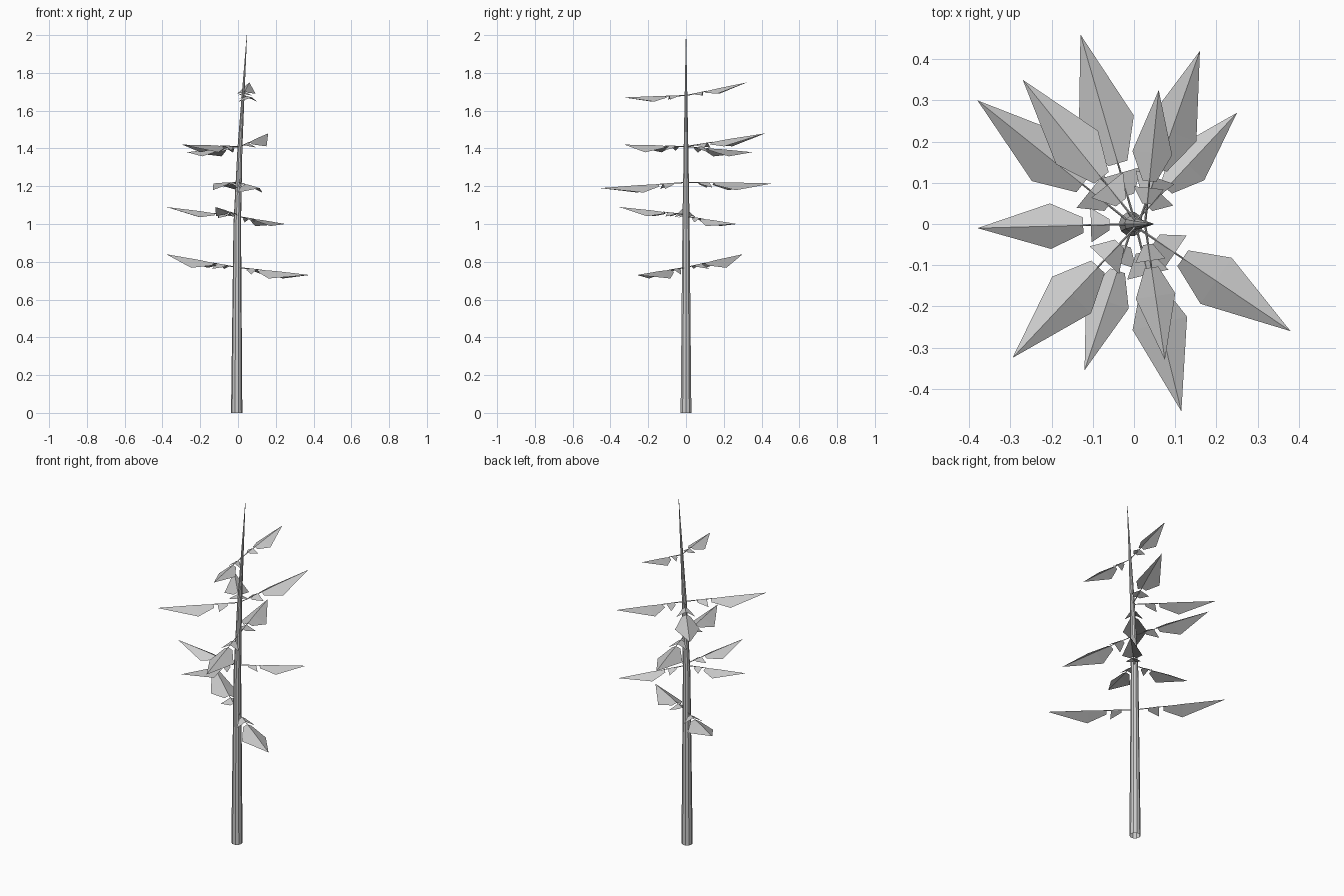
import bpy, math
from mathutils import Vector

if "Cube" in bpy.data.objects:
    bpy.data.objects.remove(bpy.data.objects["Cube"])


def add_mesh(name, verts, faces):
    mesh = bpy.data.meshes.new(name)
    mesh.from_pydata([tuple(v) for v in verts], [], faces)
    mesh.update()
    ob = bpy.data.objects.new(name, mesh)
    bpy.context.collection.objects.link(ob)
    return ob


# Trunk sections: height, centre x, radius (slim, leaning to +x near the top)
TRUNK = [(0, -0.007, 0.030), (1.0, -0.004, 0.020), (1.4, 0.010, 0.013),
         (1.7, 0.028, 0.007), (2.0, 0.047, 0.001)]
SIDES = 10


def trunk_x(z):
    for (z0, x0, _), (z1, x1, _) in zip(TRUNK, TRUNK[1:]):
        if z <= z1:
            return x0 + (x1 - x0) * (z - z0) / (z1 - z0)


verts, faces = [], []
for z, x, r in TRUNK:
    for i in range(SIDES):
        a = 2 * math.pi * i / SIDES
        verts.append((x + r * math.cos(a), r * math.sin(a), z))
for k in range(len(TRUNK) - 1):
    for i in range(SIDES):
        j = (i + 1) % SIDES
        faces.append((k * SIDES + i, k * SIDES + j,
                      (k + 1) * SIDES + j, (k + 1) * SIDES + i))
faces.append(tuple(range((len(TRUNK) - 1) * SIDES, len(TRUNK) * SIDES)))
add_mesh("trunk", verts, faces)


def folded_blade(name, origin, along, side, length, sections):
    """Sheet folded on its midrib; sections: distance, half width, midrib lift, edge drop."""
    up = Vector((0, 0, 1))
    verts, faces = [], []
    for d, w, lift, drop in sections:
        mid = origin + along * d * length + up * lift * length
        low = up * drop * length
        verts += [mid + side * w * length - low, mid,
                  mid - side * w * length - low]
    for k in range(len(sections) - 1):
        a, b = 3 * k, 3 * k + 3
        if sections[k + 1][1] == 0:      # pointed tip
            faces += [(a, a + 1, b + 1), (a + 1, a + 2, b + 1)]
        else:
            faces += [(a, a + 1, b + 1, b), (a + 1, a + 2, b + 2, b + 1)]
    ob = add_mesh(name, verts, [f[::-1] for f in faces])
    return ob


def stalk(name, a, b, side, r):
    up = Vector((0, 0, 1))
    ring = [side * r, up * r, side * -r, up * -r]
    add_mesh(name, [a + o for o in ring] + [b + o * 0.7 for o in ring],
             [(i, (i + 1) % 4, (i + 1) % 4 + 4, i + 4) for i in range(4)])


SMALL = [(0.15, 0.035, 0.0, 0.015), (0.27, 0.11, 0.005, 0.06)]
LARGE = [(0.32, 0.05, 0.0, 0.025), (0.53, 0.145, 0.005, 0.085), (1.0, 0, 0, 0)]

# Leaves: attachment height, then tip position
LEAVES = [
    (0.77, 0.38, -0.26, 0.73), (0.77, -0.38, 0.30, 0.84),
    (1.04, -0.38, -0.01, 1.09), (1.04, 0.25, 0.27, 1.00),
    (1.05, -0.12, -0.355, 1.09),
    (1.22, 0.115, -0.455, 1.19), (1.22, -0.13, 0.46, 1.215),
    (1.41, -0.295, -0.325, 1.42), (1.41, 0.16, 0.42, 1.48),
    (1.41, -0.27, 0.35, 1.38),
    (1.68, 0.06, 0.325, 1.75), (1.68, 0.075, -0.33, 1.67),
]
for n, (z, tx, ty, tz) in enumerate(LEAVES, 1):
    root = Vector((trunk_x(z), 0, z))
    span = Vector((tx, ty, tz)) - root
    length, along = span.length, span.normalized()
    side = along.cross(Vector((0, 0, 1))).normalized()
    stalk(f"leaf_stalk_{n}", root, root + along * 0.34 * length, side, 0.003)
    folded_blade(f"small_leaflet_{n}", root, along, side, length, SMALL)
    folded_blade(f"large_leaflet_{n}", root, along, side, length, LARGE)
